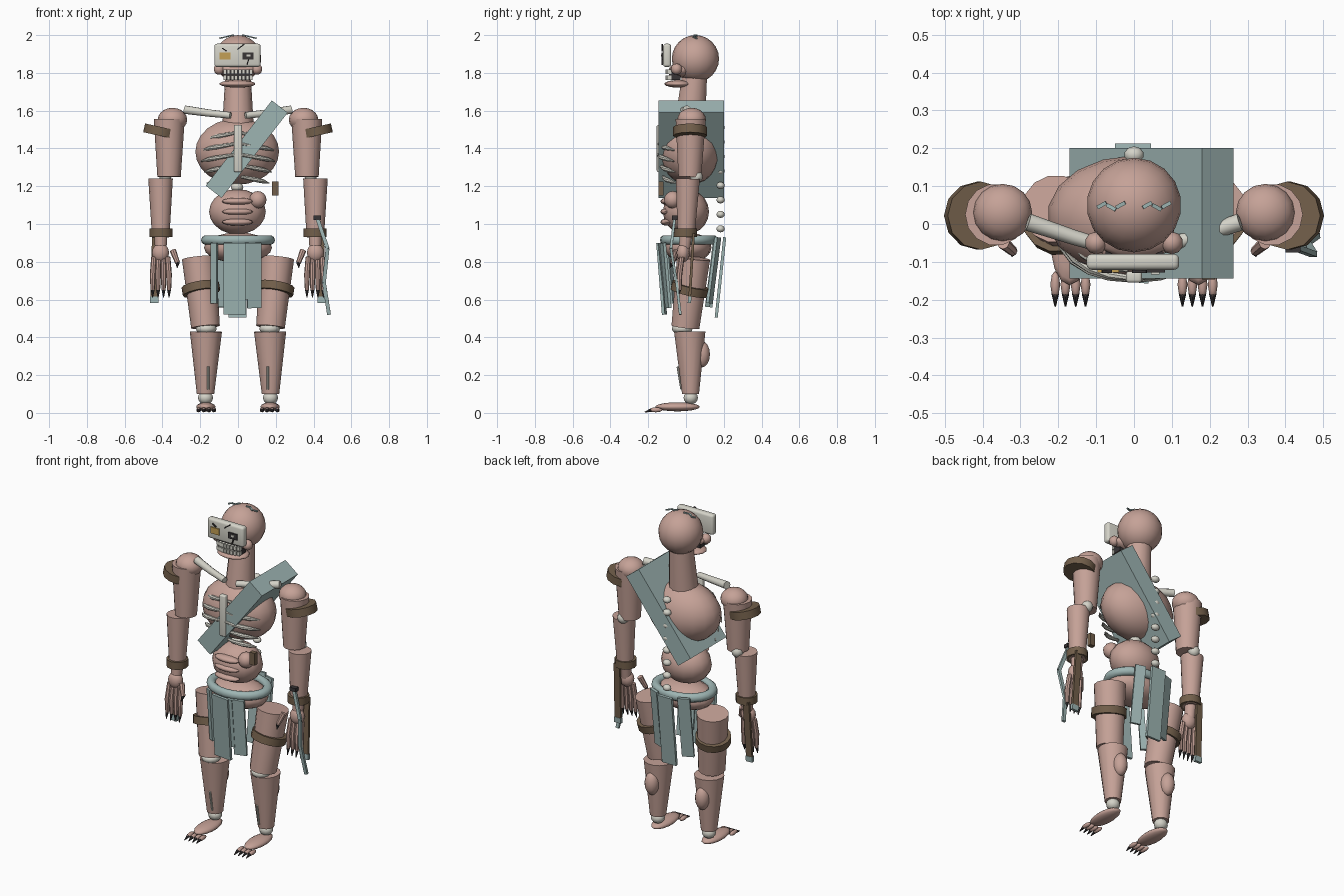
import bpy, bmesh, math
from mathutils import Vector, Matrix, Euler


def material(name, r, g, b):
    m = bpy.data.materials.new(name)
    m.diffuse_color = (r, g, b, 1)
    return m


FLESH = material("flesh", 0.56, 0.36, 0.31)
BONE = material("bone", 0.66, 0.65, 0.58)
TEAL = material("teal_cloth", 0.34, 0.46, 0.45)
LEATHER = material("leather", 0.17, 0.115, 0.07)
DARK = material("dark_claw", 0.04, 0.035, 0.037)
GOLD = material("gold_lens", 0.55, 0.35, 0.09)


def finish(bm, name, mat, angle=40):
    bmesh.ops.recalc_face_normals(bm, faces=bm.faces)
    me = bpy.data.meshes.new(name)
    bm.to_mesh(me)
    bm.free()
    me.materials.append(mat)
    for p in me.polygons:
        p.use_smooth = True
    me.set_sharp_from_angle(angle=math.radians(angle))
    ob = bpy.data.objects.new(name, me)
    bpy.context.collection.objects.link(ob)
    return ob


def ball(name, loc, rad, mat, seg=14, rot=(0, 0, 0)):
    if isinstance(rad, float):
        rad = (rad,) * 3
    bm = bmesh.new()
    mx = Matrix.LocRotScale(Vector(loc), Euler(rot), Vector(rad))
    bmesh.ops.create_uvsphere(bm, u_segments=seg, v_segments=max(6, seg * 2 // 3), radius=1, matrix=mx)
    return finish(bm, name, mat, 60)


def tube(name, pts, radii, mat, n=12):
    """Round sweep through points, listed upward or outward."""
    pts = [Vector(p) for p in pts]
    bm = bmesh.new()
    rings = []
    for i, (p, r) in enumerate(zip(pts, radii)):
        d = pts[min(i + 1, len(pts) - 1)] - pts[max(i - 1, 0)]
        q = Vector((0, 0, 1)).rotation_difference(d)
        rings.append([bm.verts.new(p + q @ Vector((r * math.cos(t), r * math.sin(t), 0)))
                      for t in (2 * math.pi * k / n for k in range(n))])
    for a, b in zip(rings, rings[1:]):
        for k in range(n):
            bm.faces.new((a[k], a[(k + 1) % n], b[(k + 1) % n], b[k]))
    bm.faces.new(rings[0])
    bm.faces.new(rings[-1])
    return finish(bm, name, mat)


def box(name, loc, size, mat, rot=(0, 0, 0), bevel=0.0):
    bm = bmesh.new()
    bmesh.ops.create_cube(bm, size=1, matrix=Matrix.Diagonal((*size, 1)))
    if bevel:
        bmesh.ops.bevel(bm, geom=bm.edges[:], offset=bevel, segments=3, profile=0.5, affect='EDGES')
    bm.transform(Matrix.LocRotScale(Vector(loc), Euler(rot), None))
    return finish(bm, name, mat, 30)


def strip(name, top, bottom, width, thick, mat, yaw=0):
    """Flat hanging slab between two points."""
    top, bottom = Vector(top), Vector(bottom)
    d = top - bottom
    q = Vector((0, 0, 1)).rotation_difference(d)
    bm = bmesh.new()
    mx = (Matrix.Translation((top + bottom) / 2) @ q.to_matrix().to_4x4()
          @ Matrix.Rotation(yaw, 4, 'Z') @ Matrix.Diagonal((width, thick, d.length, 1)))
    bmesh.ops.create_cube(bm, size=1, matrix=mx)
    return finish(bm, name, mat, 30)


# Head, visor and lenses
ball("head", (0, 0.05, 1.875), 0.125, FLESH, 18)
box("visor", (-0.003, -0.1, 1.893), (0.245, 0.042, 0.123), BONE, bevel=0.014)
box("gold_lens", (-0.068, -0.124, 1.889), (0.058, 0.009, 0.038), GOLD)
box("dark_lens", (0.053, -0.124, 1.889), (0.058, 0.009, 0.036), DARK)
box("lens_pupil", (0.056, -0.13, 1.892), (0.022, 0.006, 0.012), BONE)
box("lens_tear", (0.053, -0.125, 1.86), (0.006, 0.008, 0.035), DARK, (0, 0.3, 0))
box("left_brow", (-0.072, -0.125, 1.923), (0.03, 0.008, 0.006), DARK, (0, 0.6, 0))
box("right_brow", (0.015, -0.125, 1.938), (0.045, 0.008, 0.006), DARK, (0, -0.65, 0))

# Jaw, mouth and teeth
ball("upper_jaw", (0, -0.03, 1.815), (0.11, 0.06, 0.04), FLESH)
box("mouth", (0, -0.06, 1.79), (0.15, 0.06, 0.055), DARK)
ball("lower_jaw", (-0.003, -0.04, 1.742), (0.098, 0.075, 0.02), FLESH)
for i in range(8):
    x = (i - 3.5) * 0.02
    y = -0.1 + 2.5 * x * x
    box("upper_tooth", (x, y, 1.805), (0.015, 0.02, 0.024), BONE)
    box("lower_tooth", (x, y, 1.775), (0.015, 0.02, 0.024), BONE)
for s in (-1, 1):
    ball("cheek", (s * 0.1, -0.05, 1.82), 0.03, FLESH, 10)
    # Scalp staples
    for k in range(3):
        box("scalp_staple", (s * (0.035 + 0.025 * k), 0.05 - 0.006 * (k % 2), 1.998 - 0.006 * k),
            (0.027, 0.01, 0.006), TEAL, (0, s * 0.2, 0.5 * (-1) ** k))
tube("neck", [(0, 0.02, 1.52), (0, 0.045, 1.78)], [0.083, 0.068], FLESH, 14)

# Ribcage with sternum, ribs and spine
ball("ribcage", (-0.004, 0.02, 1.383), (0.225, 0.16, 0.175), FLESH, 18)
box("sternum", (0, -0.14, 1.4), (0.042, 0.03, 0.25), BONE, bevel=0.008)
for s in (-1, 1):
    for i in range(5):
        z = 1.485 - 0.058 * i
        k = max(0.84, math.sqrt(1 - ((z - 1.383) / 0.175) ** 2))
        pts = [(s * 0.225 * k * math.sin(a), 0.018 - 0.165 * k * math.cos(a), z - 0.035 * a)
               for a in (0.08, 0.3, 0.55, 0.8, 1.05)]
        tube("rib", pts, [0.008, 0.011, 0.013, 0.011, 0.003], BONE, 8)
for i in range(8):
    ball("vertebra", (0, 0.183, 1.51 - 0.0765 * i), (0.026, 0.022, 0.019), BONE, 10)
ball("lumbar_bone", (-0.005, 0, 1.195), (0.035, 0.04, 0.025), BONE, 10)

# Diagonal chest slab and hanging pouch
box("chest_slab", (0.046, 0.028, 1.396), (0.571, 0.345, 0.106), TEAL, (0, -math.radians(52.2), 0))
box("pouch", (0.197, -0.133, 1.188), (0.034, 0.026, 0.075), LEATHER)

# Abdomen
ball("abdomen", (-0.003, 0, 1.065), (0.15, 0.122, 0.12), FLESH, 16)
for z in (1.12, 1.065, 1.01):
    ball("belly_muscle", (-0.003, -0.1, z), (0.082, 0.035, 0.019), FLESH, 12)
ball("belly_lump", (0.105, -0.07, 1.128), 0.046, FLESH, 12)
ball("pelvis", (0, 0.01, 0.875), (0.18, 0.125, 0.08), FLESH, 16)

# Waist ring
bm = bmesh.new()
N, M = 24, 10
grid = [[bm.verts.new(((0.168 + 0.028 * math.cos(v)) * math.cos(u),
                       0.015 + 0.78 * (0.168 + 0.028 * math.cos(v)) * math.sin(u),
                       0.915 + 0.026 * math.sin(v)))
         for v in (2 * math.pi * j / M for j in range(M))]
        for u in (2 * math.pi * i / N for i in range(N))]
for i in range(N):
    for j in range(M):
        a, b = grid[i], grid[(i + 1) % N]
        bm.faces.new((a[j], b[j], b[(j + 1) % M], a[(j + 1) % M]))
finish(bm, "waist_ring", TEAL, 50)

# Loincloth: x, bottom z, width, yaw of each strip
for x, low, w, yaw in [(-0.126, 0.58, 0.036, -0.5), (-0.018, 0.52, 0.115, -0.1),
                       (0.042, 0.6, 0.03, 0.2), (0.085, 0.555, 0.075, 0.25)]:
    y = -0.145 + 3 * x * x
    strip("front_cloth_strip", (x, y, 0.9), (x, y + 0.03, low), w, 0.016, TEAL, yaw)
for x, low, w, yaw in [(-0.1, 0.56, 0.07, 0.35), (-0.003, 0.505, 0.095, 0), (0.095, 0.58, 0.06, -0.35)]:
    y = 0.205 - 4 * x * x
    strip("back_cloth_strip", (x, y, 0.93), (x, y - 0.045, low), w, 0.016, TEAL, yaw)

for s in (-1, 1):
    # Shoulder and arm
    tube("collarbone", [(s * 0.04, -0.07, 1.575), (s * 0.16, -0.035, 1.588), (s * 0.28, 0.005, 1.605)],
         [0.018, 0.02, 0.023], BONE, 10)
    ball("shoulder", (s * 0.347, 0.03, 1.552), (0.078, 0.076, 0.063), FLESH, 16)
    tube("upper_arm", [(s * 0.365, 0.02, 1.25), (s * 0.364, 0.025, 1.555)], [0.062, 0.082], FLESH, 14)
    tube("arm_band", [(s * 0.414, 0.022, 1.467), (s * 0.404, 0.022, 1.513)], [0.09, 0.09], LEATHER, 12)
    ball("elbow", (s * 0.385, 0.055, 1.25), 0.034, BONE, 10)
    tube("forearm", [(s * 0.409, 0.0, 0.93), (s * 0.41, 0.01, 1.24)], [0.046, 0.065], FLESH, 14)
    tube("wrist_band", [(s * 0.408, -0.002, 0.932), (s * 0.408, -0.002, 0.977)], [0.061, 0.061], LEATHER, 12)
    strip("wrist_strap", (s * 0.435, 0.04, 0.95), (s * 0.443, 0.02, 0.615), 0.04, 0.014, LEATHER)
    strip("strap_tip", (s * 0.443, 0.02, 0.615), (s * 0.444, 0.018, 0.582), 0.044, 0.018, TEAL)
    # Hand
    tube("wrist", [(s * 0.409, -0.01, 0.86), (s * 0.409, 0, 0.94)], [0.03, 0.035], FLESH, 10)
    ball("palm", (s * 0.41, -0.015, 0.848), (0.045, 0.035, 0.05), FLESH, 12)
    for x in (0.365, 0.394, 0.423, 0.452):
        mid = 0.41 + (x - 0.41) * 0.85
        tube("finger", [(s * x, -0.035, 0.65), (s * x, -0.035, 0.73), (s * mid, -0.022, 0.825)],
             [0.011, 0.015, 0.014], FLESH, 8)
        tube("finger_claw", [(s * x, -0.045, 0.61), (s * x, -0.035, 0.655)], [0.002, 0.011], DARK, 8)
    tube("thumb", [(s * 0.32, -0.072, 0.795), (s * 0.345, -0.05, 0.86)], [0.013, 0.017], FLESH, 8)
    tube("thumb_claw", [(s * 0.322, -0.085, 0.768), (s * 0.32, -0.072, 0.797)], [0.002, 0.012], DARK, 8)

    # Leg
    tube("thigh", [(s * 0.172, -0.003, 0.455), (s * 0.207, 0.04, 0.82)], [0.076, 0.09], FLESH, 14)
    tube("thigh_band", [(s * 0.193, 0.014, 0.635), (s * 0.2, 0.024, 0.678)], [0.1, 0.1], LEATHER, 14)
    ball("knee", (s * 0.168, -0.02, 0.446), (0.055, 0.055, 0.032), BONE, 12)
    tube("shin", [(s * 0.172, 0.024, 0.1), (s * 0.17, 0.02, 0.43)], [0.046, 0.085], FLESH, 14)
    ball("calf", (s * 0.17, 0.083, 0.31), (0.042, 0.044, 0.07), FLESH, 12)
    tube("shin_bone", [(s * 0.158, -0.024, 0.125), (s * 0.158, -0.044, 0.245)], [0.006, 0.006], BONE, 8)
    ball("ankle", (s * 0.172, 0.025, 0.08), (0.04, 0.038, 0.035), BONE, 12)
    ball("foot", (s * 0.17, -0.045, 0.032), (0.052, 0.118, 0.024), FLESH, 14)
    for x in (0.128, 0.154, 0.181, 0.208):
        ball("toe", (s * x, -0.16, 0.016), (0.013, 0.036, 0.013), FLESH, 8)
        tube("toe_claw", [(s * x, -0.218, 0.004), (s * x, -0.184, 0.015)], [0.002, 0.01], DARK, 8)

# Jointed blade hung from the right forearm
blade = [(0.42, -0.06, 1.03), (0.474, -0.08, 0.87), (0.455, -0.05, 0.69), (0.482, -0.03, 0.52)]
for a, b in zip(blade, blade[1:]):
    strip("blade_segment", a, b, 0.02, 0.014, TEAL)
box("blade_hilt", (0.42, -0.06, 1.033), (0.04, 0.03, 0.022), DARK)
